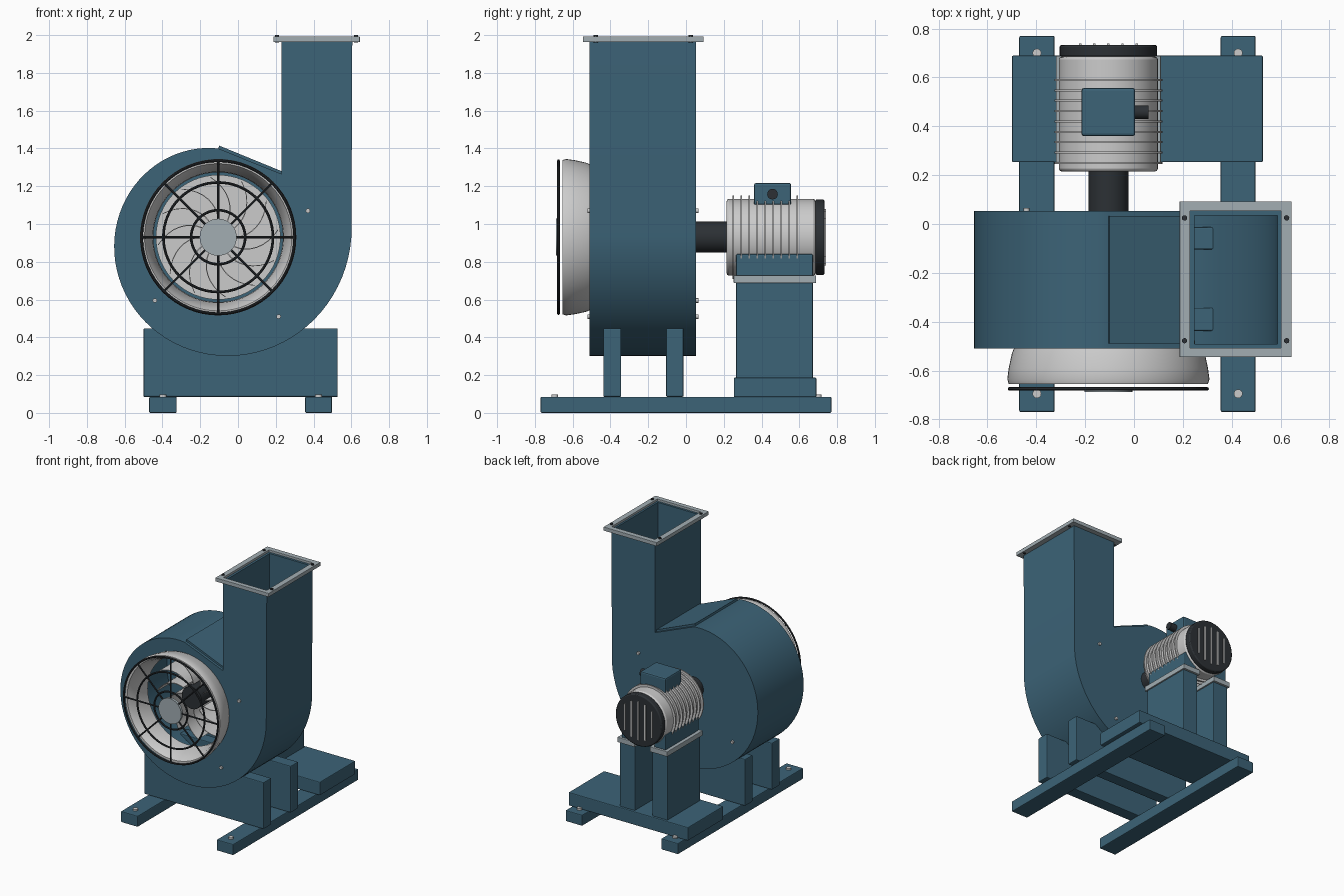
import bpy, bmesh
from math import sin, cos, pi, radians
from mathutils import Vector

if "Cube" in bpy.data.objects:
    bpy.data.objects.remove(bpy.data.objects["Cube"])

CX, CZ = -0.105, 0.93          # fan axis, running along y


def mat(name, *c):
    m = bpy.data.materials.new(name)
    m.diffuse_color = (*c, 1)
    m.use_nodes = True
    m.node_tree.nodes["Principled BSDF"].inputs["Base Color"].default_value = m.diffuse_color
    return m


BLUE = mat("blue_paint", 0.045, 0.125, 0.185)
STEEL = mat("flange_steel", 0.36, 0.42, 0.45)
LIGHT = mat("light_metal", 0.55, 0.57, 0.57)
DARK = mat("dark_metal", 0.025, 0.03, 0.035)


def finish(ob, name, m, bevel=0.0, smooth=True):
    ob.name = name
    ob.data.materials.clear()
    ob.data.materials.append(m)
    bpy.ops.object.select_all(action='DESELECT')
    ob.select_set(True)
    bpy.context.view_layer.objects.active = ob
    if smooth:
        bpy.ops.object.shade_smooth_by_angle(angle=radians(35))
    if bevel:
        b = ob.modifiers.new("bevel", 'BEVEL')
        b.width, b.segments, b.limit_method = bevel, 2, 'ANGLE'
    return ob


def box(name, x0, x1, y0, y1, z0, z1, m=BLUE, bevel=0.006):
    bpy.ops.mesh.primitive_cube_add(size=1, location=((x0+x1)/2, (y0+y1)/2, (z0+z1)/2))
    ob = bpy.context.object
    ob.scale = (x1-x0, y1-y0, z1-z0)
    bpy.ops.object.transform_apply(location=False, rotation=False, scale=True)
    return finish(ob, name, m, bevel, False)


def rod(name, a, b, r, m, sides=32, bevel=0.0):
    a, b = Vector(a), Vector(b)
    bpy.ops.mesh.primitive_cylinder_add(vertices=sides, radius=r, depth=(b-a).length, location=(a+b)/2)
    ob = bpy.context.object
    ob.rotation_euler = (b-a).to_track_quat('Z', 'Y').to_euler()
    return finish(ob, name, m, bevel)


def axial(name, y0, y1, r, m, sides=48, bevel=0.0):
    return rod(name, (CX, y0, CZ), (CX, y1, CZ), r, m, sides, bevel)


def plate(name, loops, y0, y1, m):
    """Extrude filled xz outlines (later loops are holes) from y0 to y1."""
    cu = bpy.data.curves.new(name, 'CURVE')
    cu.dimensions, cu.fill_mode, cu.extrude = '2D', 'BOTH', (y1-y0)/2
    for pts in loops:
        s = cu.splines.new('POLY')
        s.points.add(len(pts)-1)
        for p, (x, z) in zip(s.points, pts):
            p.co = (x, z, 0, 1)
        s.use_cyclic_u = True
    ob = bpy.data.objects.new(name, cu)
    bpy.context.collection.objects.link(ob)
    ob.location.y = (y0+y1)/2
    ob.rotation_euler.x = pi/2
    bpy.ops.object.select_all(action='DESELECT')
    ob.select_set(True)
    bpy.context.view_layer.objects.active = ob
    bpy.ops.object.convert(target='MESH')
    ob = bpy.context.object
    bm = bmesh.new()
    bm.from_mesh(ob.data)
    bmesh.ops.remove_doubles(bm, verts=bm.verts, dist=1e-5)
    bmesh.ops.recalc_face_normals(bm, faces=bm.faces)
    bm.to_mesh(ob.data)
    bm.free()
    return finish(ob, name, m)


def lathe(name, prof, m, n=64):
    """Spin a closed (radius, y) profile about the fan axis."""
    bm = bmesh.new()
    rings = [[bm.verts.new((CX+r*cos(2*pi*i/n), y, CZ+r*sin(2*pi*i/n))) for r, y in prof] for i in range(n)]
    k = len(prof)
    for i in range(n):
        a, b = rings[i], rings[(i+1) % n]
        for j in range(k):
            bm.faces.new((a[j], a[(j+1) % k], b[(j+1) % k], b[j]))
    bmesh.ops.recalc_face_normals(bm, faces=bm.faces)
    me = bpy.data.meshes.new(name)
    bm.to_mesh(me)
    bm.free()
    ob = bpy.data.objects.new(name, me)
    bpy.context.collection.objects.link(ob)
    return finish(ob, name, m)


def polar(r, a):
    return (CX+r*cos(a), CZ+r*sin(a))


def scroll(t):
    """Volute outline moved inwards by t, open at the outlet."""
    spiral = [polar(0.47+0.235*i/60-t, pi/2+1.5*pi*i/60) for i in range(61)]
    return [(0.23+t, 1.975), (0.23+t, 1.265-t)] + spiral + [(0.605-t, 1.975)]


# Volute casing: wrapper strip, side plates with inlet hole, cutoff plate
plate("casing_wrapper", [scroll(0) + scroll(0.018)[::-1]], -0.505, 0.045, BLUE)
hole = [polar(0.352, 2*pi*i/64) for i in range(64)]
plate("casing_front_plate", [scroll(0), hole], -0.51, -0.492, BLUE)
plate("casing_back_plate", [scroll(0)], 0.035, 0.053, BLUE)
plate("cutoff_plate", [[(-0.105, 1.395), (-0.1, 1.415), (0.23, 1.28), (0.23, 1.26)]], -0.49, 0.033, BLUE)
for i, (x, z) in enumerate([(0.37, 1.07), (-0.44, 0.595), (0.215, 0.51)]):
    rod(f"casing_bolt_front_{i}", (x, -0.522, z), (x, -0.5, z), 0.012, LIGHT, 12)
    rod(f"casing_bolt_back_{i}", (x, 0.045, z), (x, 0.066, z), 0.012, LIGHT, 12)

# Outlet flange and its bolts
for i, (x0, x1) in enumerate([(0.187, 0.23), (0.602, 0.645)]):
    box(f"outlet_flange_side_{i}", x0, x1, -0.545, 0.093, 1.963, 1.992, STEEL, 0.002)
for i, (y0, y1) in enumerate([(-0.545, -0.508), (0.053, 0.093)]):
    box(f"outlet_flange_end_{i}", 0.225, 0.607, y0, y1, 1.963, 1.992, STEEL, 0.002)
for x in (0.207, 0.625):
    for y in (-0.478, 0.025):
        rod("outlet_flange_bolt", (x, y, 1.96), (x, y, 2.0), 0.011, DARK, 12)

# Inlet bell mouth
lathe("inlet_bell", [(0.385, -0.505), (0.395, -0.53), (0.408, -0.59), (0.414, -0.635), (0.408, -0.655),
                     (0.39, -0.655), (0.375, -0.63), (0.36, -0.58), (0.347, -0.52), (0.343, -0.47),
                     (0.353, -0.47), (0.357, -0.505)], LIGHT)

# Inlet guard: rings, spokes and centre disc
for r in (0.405, 0.29, 0.143):
    bpy.ops.mesh.primitive_torus_add(major_radius=r, minor_radius=0.007, major_segments=64, minor_segments=8,
                                     location=(CX, -0.675, CZ), rotation=(pi/2, 0, 0))
    finish(bpy.context.object, "guard_ring", DARK)
for i in range(8):
    (x0, z0), (x1, z1) = polar(0.08, i*pi/4), polar(0.408, i*pi/4)
    rod(f"guard_spoke_{i}", (x0, -0.675, z0), (x1, -0.675, z1), 0.006, DARK, 8)
axial("guard_centre", -0.688, -0.668, 0.098, STEEL)

# Impeller: back disc, hub and curved blades
axial("impeller_disc", -0.07, -0.05, 0.33, LIGHT, 64)
axial("impeller_hub", -0.42, -0.06, 0.085, DARK)
for k in range(12):
    def edge(d):
        return [polar(0.1+0.22*t/8, k*pi/6+0.65*(t/8)**1.3+d/(0.1+0.22*t/8)) for t in range(9)]
    plate(f"impeller_blade_{k}", [edge(-0.003) + edge(0.003)[::-1]], -0.4, -0.065, LIGHT)

# Base rails with anchor bolts
for x0, x1 in ((-0.47, -0.325), (0.355, 0.498)):
    box("base_rail", x0, x1, -0.77, 0.77, 0, 0.085)
    for y in (-0.695, 0.7):
        xm = (x0+x1)/2
        rod("anchor_bolt", (xm, y, 0.08), (xm, y, 0.098), 0.018, LIGHT, 16)

# Casing supports
box("casing_support_front", -0.5, 0.528, -0.438, -0.343, 0.085, 0.448)
box("casing_support_back", -0.5, 0.528, -0.105, -0.013, 0.085, 0.448)

# Motor stand: base, pillars, pads and feet
box("motor_base", -0.5, 0.528, 0.253, 0.69, 0.083, 0.187)
for s in (-1, 1):
    x = CX + s*0.14
    box("motor_pillar", x-0.065, x+0.065, 0.265, 0.672, 0.18, 0.692)
    box("motor_pad", x-0.075, x+0.075, 0.252, 0.688, 0.688, 0.727, STEEL, 0.003)
    box("motor_foot", x-0.05, x+0.05, 0.265, 0.672, 0.725, 0.84)

# Motor: shaft cover, body, cooling fins, fan cover with grille bars
axial("shaft_cover", 0.045, 0.215, 0.082, DARK)
axial("motor_body", 0.215, 0.685, 0.203, LIGHT, 48, 0.012)
for i in range(9):
    y = 0.25 + i*0.0425
    axial(f"motor_fin_{i}", y-0.004, y+0.004, 0.221, LIGHT)
axial("fan_cover", 0.685, 0.733, 0.2, DARK, 48, 0.008)
for i in range(-2, 3):
    x, h = CX + i*0.058, 0.15 - 0.012*i*i
    box(f"fan_cover_bar_{i+2}", x-0.005, x+0.005, 0.73, 0.74, CZ-h, CZ+h, LIGHT, 0)

# Terminal box and cable gland
box("terminal_box", -0.215, 0.005, 0.36, 0.557, 1.1, 1.217, BLUE, 0.01)
rod("cable_gland", (0.0, 0.458, 1.158), (0.06, 0.458, 1.158), 0.028, DARK, 20)
